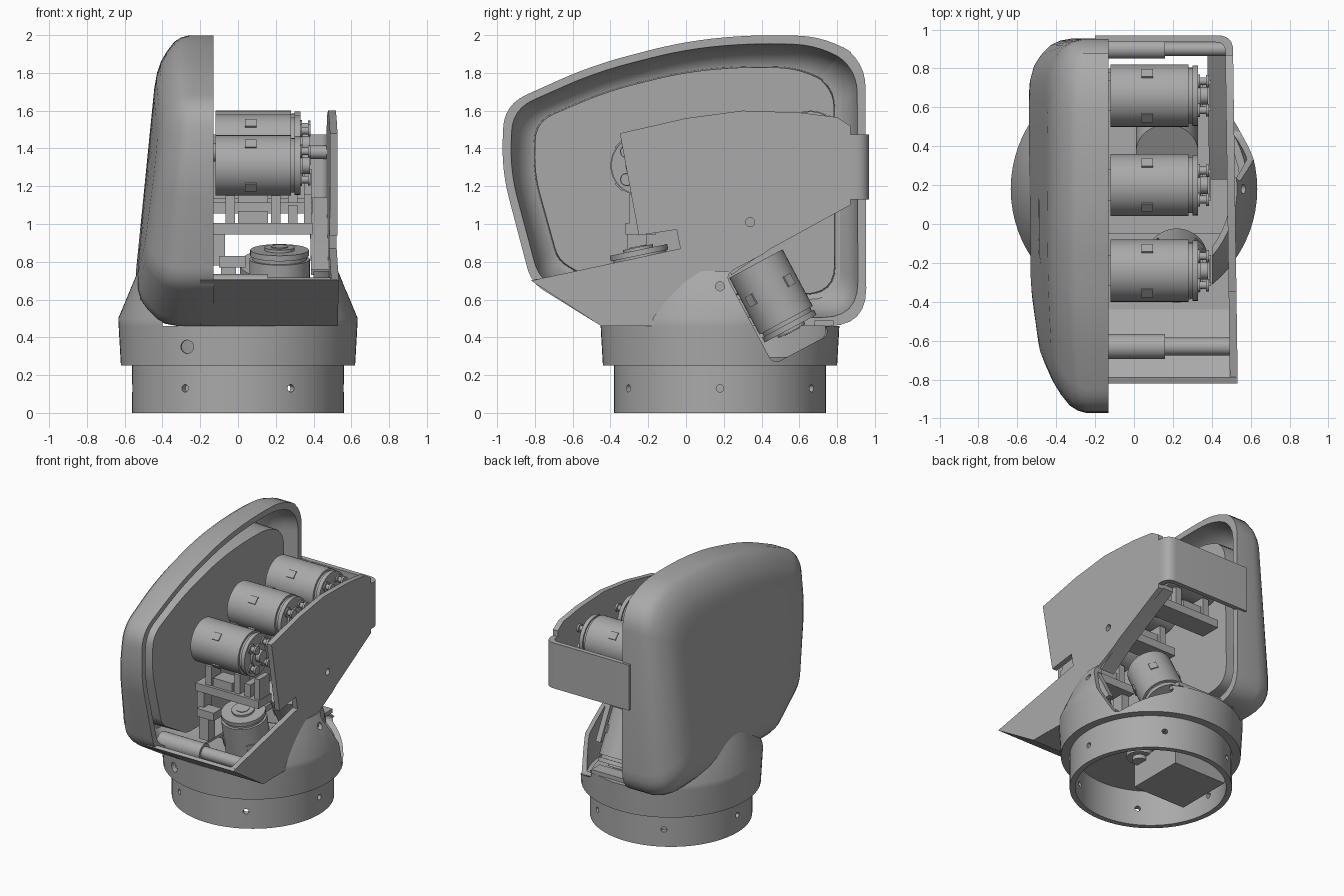
import bpy, bmesh, math
from mathutils import Vector, Matrix

cube = bpy.data.objects.get("Cube")
if cube:
    bpy.data.objects.remove(cube)

GREY = (0.4, 0.4, 0.4, 1)
mat = bpy.data.materials.new("plain_grey")
mat.use_nodes = True
mat.diffuse_color = GREY
mat.node_tree.nodes["Principled BSDF"].inputs["Base Color"].default_value = GREY


def finish(name, bm):
    bmesh.ops.recalc_face_normals(bm, faces=bm.faces)
    me = bpy.data.meshes.new(name)
    bm.to_mesh(me)
    bm.free()
    me.materials.append(mat)
    ob = bpy.data.objects.new(name, me)
    bpy.context.collection.objects.link(ob)
    return ob


def select(ob):
    bpy.ops.object.select_all(action='DESELECT')
    ob.select_set(True)
    bpy.context.view_layer.objects.active = ob


def cut(cutter, *obs):
    for ob in obs:
        select(ob)
        mod = ob.modifiers.new("cut", 'BOOLEAN')
        mod.operation = 'DIFFERENCE'
        mod.solver = 'EXACT'
        mod.object = cutter
        bpy.ops.object.modifier_apply(modifier=mod.name)
    bpy.data.objects.remove(cutter)


def rounded(pts, n=6):
    """Outline with each corner (a, b, radius) turned into a curve."""
    out = []
    for i, (y, z, r) in enumerate(pts):
        p = Vector((y, z))
        if not r:
            out.append(p)
            continue
        a = (Vector(pts[i - 1][:2]) - p).normalized() * r + p
        b = (Vector(pts[(i + 1) % len(pts)][:2]) - p).normalized() * r + p
        for k in range(n + 1):
            t = k / n
            out.append(a * (1 - t) ** 2 + p * 2 * t * (1 - t) + b * t * t)
    return out


def prism(name, pts, x0, x1):
    bm = bmesh.new()
    face = bm.faces.new([bm.verts.new((x0, p[0], p[1])) for p in pts])
    ext = bmesh.ops.extrude_face_region(bm, geom=[face])
    bmesh.ops.translate(bm, vec=(x1 - x0, 0, 0),
                        verts=[v for v in ext["geom"] if isinstance(v, bmesh.types.BMVert)])
    return finish(name, bm)


def add_box(bm, c, s, rot=Matrix()):
    bmesh.ops.create_cube(bm, size=1, matrix=Matrix.Translation(c) @ rot @ Matrix.Diagonal((*s, 1)))


def box(name, c, s, rot=Matrix(), bevel=0):
    bm = bmesh.new()
    add_box(bm, c, s, rot)
    if bevel:
        bmesh.ops.bevel(bm, geom=bm.edges[:], offset=bevel, segments=3, affect='EDGES', profile=0.5)
    return finish(name, bm)


def add_cyl(bm, a, b, r, n=32):
    a, b = Vector(a), Vector(b)
    q = (b - a).to_track_quat('Z', 'Y').to_matrix().to_4x4()
    bmesh.ops.create_cone(bm, cap_ends=True, segments=n, radius1=r, radius2=r, depth=(b - a).length,
                          matrix=Matrix.Translation((a + b) / 2) @ q)


def cyls(name, items):
    bm = bmesh.new()
    for a, b, r in items:
        add_cyl(bm, a, b, r)
    return finish(name, bm)


def bridge(bm, rings, closed):
    n = len(rings[0])
    for i in range(len(rings) if closed else len(rings) - 1):
        a, b = rings[i], rings[(i + 1) % len(rings)]
        for k in range(n):
            bm.faces.new((a[k], a[(k + 1) % n], b[(k + 1) % n], b[k]))


def lathe(name, profile, y, n=72):
    bm = bmesh.new()
    rings = [[bm.verts.new((r * math.cos(2 * math.pi * k / n), y + r * math.sin(2 * math.pi * k / n), z))
              for k in range(n)] for r, z in profile]
    bridge(bm, rings, True)
    return finish(name, bm)


# side shell: raised inner panel, groove, rim, then lofted outwards to a sloping face
outline = rounded([(-.975, 1.28, .15), (-.965, 1.63, .13), (-.5, 1.84, .2), (0, 1.97, .2),
                   (.4, 2.005, .2), (.75, 1.99, .15), (.95, 1.86, .14), (.955, .46, .2),
                   (-.45, .46, .06), (-.82, .69, .08)])


def shell_point(p, t, d):
    y, z = p.x * (1 - d / .97), 1.23 + (p.y - 1.23) * (1 - d / .77)
    outer = -.555 + .1 * max(0, z - .6) + .07 * max(0, .1 - y) ** 2
    return (-.13 + (outer + .13) * t, y, z)


bm = bmesh.new()
layers = [(.1, .17), (.72, .165), (.7, .14), (.55, .09), (.3, .06), (0, .045), (0, 0), (.45, 0),
          (.6, .012), (.72, .035), (.84, .085), (.93, .14), (.98, .2), (1, .28), (1, .45), (1, .62), (1, .74)]
rings = [[bm.verts.new(shell_point(p, t, d)) for p in outline] for t, d in layers]
bridge(bm, rings, False)
bm.faces.new(rings[0])
bm.faces.new(rings[-1])
finish("side_shell", bm)

# round base, flared fairing and floor
CY = .18
base = lathe("base_ring", [(.56, 0), (.56, .25), (.62, .25), (.632, .46), (.6, .46),
                           (.585, .28), (.52, .28), (.52, 0)], CY)
flare = lathe("base_flare", [(.632, .46), (.634, .5), (.53, .75), (.5, .75), (.6, .5), (.6, .46)], CY)
cyls("base_floor", [((0, CY, .27), (0, CY, .295), .55)])
cyls("floor_hub", [((.1, CY, .2), (.1, CY, .27), .09), ((.1, CY, .17), (.1, CY, .2), .05)])
box("base_block", (-.14, .32, .11), (.44, .44, .2))
cut(box("gap_cutter", (0, CY, .7), (.8, 2, .5)), flare)

# far side plate, turned slightly inwards, with a flange along its slanted lower edge
plate = prism("side_plate", [(-.82, .7), (-.03, .87), (-.05, .97), (-.25, .94), (-.35, 1.48), (0, 1.56),
                             (.3, 1.6), (.6, 1.59), (.8, 1.565), (.87, 1.52), (.87, 1.1), (.45, .87),
                             (.22, .71), (.45, .47), (-.45, .46)], .482, .522)
flange = prism("plate_flange", [(.24, .73), (.45, .875), (.87, 1.11), (.87, 1.14), (.45, .905), (.23, .76)],
               .39, .5)
for ob in (plate, flange):
    ob.data.transform(Matrix.Shear('YZ', 4, (0, 0)) @ Matrix(
        ((1, -.014, 0, 0), (0, 1, 0, 0), (0, 0, 1, 0), (0, 0, 0, 1))))

# slanted opening for the rear motor
tilt = Matrix.Rotation(math.radians(28), 4, 'X')
cut(box("opening_cutter", (.5, .485, .575), (.6, .34, .54), tilt, .04), base, flare, plate)

# screw holes
holes = []
for k in range(6):
    a = math.radians(60 * k)
    d = Vector((math.cos(a), math.sin(a), 0))
    c = Vector((0, CY, .13))
    holes.append((c + d * .48, c + d * .6, .02))
cut(cyls("ring_hole_cutter", holes), base)
cut(cyls("side_hole_cutter", [((.4, y, z), (.7, y, z), .024) for y, z in ((.34, 1.01), (.18, .67))]),
    plate, flare)
cut(cyls("front_hole_cutter", [((-.28, -.5, .35), (-.25, -.2, .35), .035)]), base)

# strap bent round the back corner (drawn in plan, then stood up)
strap = prism("back_strap", rounded([(-.2, .97, 0), (.51, .97, .08), (.51, .86, 0), (.47, .86, 0),
                                     (.47, .935, .05), (-.2, .935, 0)]), 1.13, 1.475)
strap.data.transform(Matrix(((0, 1, 0, 0), (0, 0, 1, 0), (1, 0, 0, 0), (0, 0, 0, 1))))

# tray at the front and ledge at the back
prism("front_tray", [(-.82, .7), (-.45, .46), (-.05, .46), (-.05, .49), (-.44, .49), (-.79, .71)], -.2, .525)
box("back_ledge", (0, .73, .475), (.5, .1, .03))

# stepped cross rods
for name, y, z, r in (("front_rod", -.63, .67, .065), ("back_rod", .9, 1.38, .05)):
    cyls(name, [((-.2, y, z), (.16, y, z), r), ((.16, y, z), (.49, y, z), r * .7)])


def motor(name, start, direction, length=.4, r=.16, spools=True):
    """Motor can with a flange, spools on the end and small square covers."""
    bm = bmesh.new()
    add_cyl(bm, (0, 0, 0), (0, 0, length), r, 48)
    add_cyl(bm, (0, 0, length), (0, 0, length + .02), r * .9, 48)
    add_cyl(bm, (0, 0, length + .02), (0, 0, length + .05), r * .97, 48)
    for k in range(4):
        rot = Matrix.Rotation(math.pi * (k + .5) / 2, 4, 'Z')
        add_box(bm, rot @ Vector((r + .001, 0, length * .47)), (.01, .055, .06), rot)
        if spools:
            c = rot @ Vector((r * .66, 0, 0))
            for h0, h1, rad in ((.05, .06, .035), (.06, .09, .02), (.09, .105, .032)):
                add_cyl(bm, c + Vector((0, 0, length + h0)), c + Vector((0, 0, length + h1)), rad, 16)
    add_cyl(bm, (0, 0, length + .05), (0, 0, length + .065), r * .5)
    add_cyl(bm, (0, 0, length + .065), (0, 0, length + (.1 if spools else .07)), r * .28)
    q = Vector(direction).to_track_quat('Z', 'Y').to_matrix().to_4x4()
    bm.transform(Matrix.Translation(start) @ q)
    return finish(name, bm)


# three side motors, each on a rail with uprights
for i, (y, z) in enumerate(((-.24, 1.31), (.2, 1.42), (.66, 1.44))):
    motor("side_motor_%d" % (i + 1), (-.12, y, z), (1, 0, 0))
    bm = bmesh.new()
    add_box(bm, (.13, y, z - .335), (.53, .16, .06))
    for x, w, h in ((-.04, .05, .15), (.08, .16, .07), (.2, .05, .15), (.29, .05, .1), (.37, .04, .16)):
        add_box(bm, (x, y, z - .31 + h / 2), (w, .12, h))
    finish("motor_mount_%d" % (i + 1), bm)

# front upright motor and rear slanted motor
motor("front_motor", (.22, -.18, .51), (0, -.2, .98), .31, spools=False)
motor("rear_motor", (.17, .37, .79), (0, .47, -.88), .34, spools=False)

# bracket beside the front motor
bm = bmesh.new()
for c, s in (((-.03, -.3, .8), (.14, .1, .06)), ((-.05, -.3, .7), (.08, .08, .2)),
             ((-.1, -.26, .88), (.06, .1, .2))):
    add_box(bm, c, s)
finish("motor_bracket", bm)

# smooth shading with sharp edges kept
for ob in list(bpy.context.collection.objects):
    if ob.type == 'MESH' and ob.data.materials and ob.data.materials[0] == mat:
        select(ob)
        bpy.ops.object.shade_smooth_by_angle(angle=math.radians(30))
